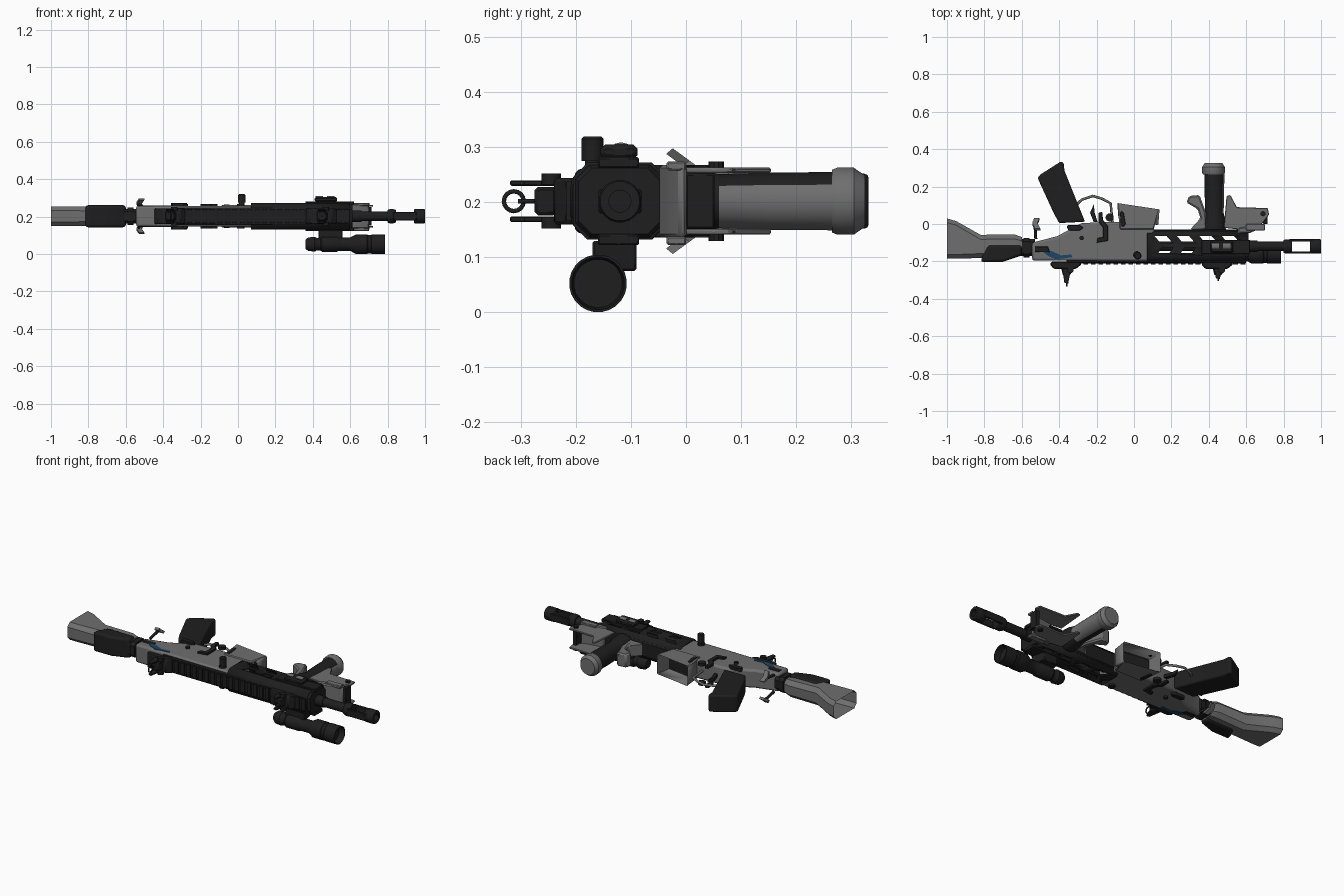
import bpy, bmesh, math
from mathutils import Vector

if "Cube" in bpy.data.objects:
    bpy.data.objects.remove(bpy.data.objects["Cube"])

ZC = 0.202  # height of the weapon's symmetry plane (it lies on its side)


def material(name, rgb):
    m = bpy.data.materials.new(name)
    m.diffuse_color = (*rgb, 1)
    m.use_nodes = True
    m.node_tree.nodes["Principled BSDF"].inputs["Base Color"].default_value = m.diffuse_color
    return m


DARK = material("black_polymer", (0.013, 0.013, 0.013))
GRAY = material("grey_metal", (0.155, 0.158, 0.155))
BLUE = material("blue_paint", (0.012, 0.06, 0.14))


def finish(name, bm, mat, bevel=0, seg=1, smooth=True):
    bmesh.ops.recalc_face_normals(bm, faces=bm.faces)
    me = bpy.data.meshes.new(name)
    bm.to_mesh(me)
    bm.free()
    ob = bpy.data.objects.new(name, me)
    bpy.context.collection.objects.link(ob)
    me.materials.append(mat)
    if bevel:
        b = ob.modifiers.new("bevel", 'BEVEL')
        b.width, b.segments, b.limit_method = bevel, seg, 'ANGLE'
    if smooth:
        bpy.ops.object.select_all(action='DESELECT')
        ob.select_set(True)
        bpy.context.view_layer.objects.active = ob
        bpy.ops.object.shade_smooth_by_angle(angle=math.radians(32))
    return ob


def loft(name, rings, mat, cap0=True, cap1=True, bevel=0):
    bm = bmesh.new()
    vs = [[bm.verts.new(p) for p in r] for r in rings]
    n = len(vs[0])
    for a, b in zip(vs, vs[1:]):
        for i in range(n):
            bm.faces.new((a[i], a[(i + 1) % n], b[(i + 1) % n], b[i]))
    if cap0:
        bm.faces.new(vs[0])
    if cap1:
        bm.faces.new(vs[-1])
    return finish(name, bm, mat, bevel)


def prism(name, pts, z0, z1, mat, bevel=0.004, seg=1):
    """Side profile in x,y extruded across the width."""
    return_rings = [[(x, y, z) for x, y in pts] for z in (z0, z1)]
    ob = loft(name, return_rings, mat, bevel=bevel)
    if bevel:
        ob.modifiers["bevel"].segments = seg
    return ob


def slab(name, pts, hw, mat, bevel=0.006, seg=1):
    return prism(name, pts, ZC - hw, ZC + hw, mat, bevel, seg)


def box(name, x0, x1, y0, y1, z0, z1, mat, bevel=0.003):
    return prism(name, [(x0, y0), (x1, y0), (x1, y1), (x0, y1)], z0, z1, mat, bevel)


def lathe(name, axis, origin, prof, mat, n=20, cap0=True, cap1=True):
    """Turned part: prof is (distance along axis, radius)."""
    rings = []
    for t, r in prof:
        ring = []
        for i in range(n):
            c, s = r * math.cos(2 * math.pi * (i + .5) / n), r * math.sin(2 * math.pi * (i + .5) / n)
            d = {'x': (t, c, s), 'y': (c, t, s), 'z': (c, s, t)}[axis]
            ring.append(Vector(origin) + Vector(d))
        rings.append(ring)
    return loft(name, rings, mat, cap0, cap1)


def section(x, y0, y1, hw, ch):
    """Chamfered rectangle across the bore axis."""
    z0, z1 = ZC - hw, ZC + hw
    return [(x, y0 + ch, z0), (x, y1 - ch, z0), (x, y1, z0 + ch), (x, y1, z1 - ch),
            (x, y1 - ch, z1), (x, y0 + ch, z1), (x, y0, z1 - ch), (x, y0, z0 + ch)]


def tube(name, pts, r, mat, cyclic=False):
    cu = bpy.data.curves.new(name, 'CURVE')
    cu.dimensions = '3D'
    cu.bevel_depth, cu.bevel_resolution, cu.use_fill_caps = r, 2, True
    sp = cu.splines.new('POLY')
    sp.points.add(len(pts) - 1)
    for p, q in zip(sp.points, pts):
        p.co = (*q, 1)
    sp.use_cyclic_u = cyclic
    ob = bpy.data.objects.new(name, cu)
    cu.materials.append(mat)
    bpy.context.collection.objects.link(ob)


# --- stock: hollow flared shell, cheek rest and connector
loft("stock_shell", [section(*s) for s in (
    (-1, -.185, .03, .053, .022), (-.95, -.185, .015, .053, .022), (-.82, -.182, -.058, .053, .024),
    (-.64, -.175, -.055, .05, .024), (-.6, -.168, -.07, .044, .02))], GRAY, cap0=False)
slab("cheek_rest", [(-.82, -.203), (-.70, -.202), (-.60, -.168), (-.60, -.115), (-.78, -.112), (-.81, -.17)],
     .059, DARK, .014, 3)
loft("stock_connector", [section(-.61, -.17, -.08, .038, .015), section(-.53, -.17, -.08, .038, .015)], DARK)
loft("stock_collar", [section(-.59, -.178, -.075, .046, .018), section(-.56, -.178, -.075, .046, .018)], DARK)

# --- receiver and magazine well
slab("receiver", [(-.545, -.195), (-.545, -.10), (-.41, -.065), (-.28, .005), (-.09, .012), (.11, -.02),
                  (.09, -.2)], .055, GRAY, .012, 2)
well = slab("magazine_well", [(-.09, .117), (.137, .083), (.105, -.03), (-.075, -.03)], .06, GRAY, .005)
bm = bmesh.new()
bm.from_mesh(well.data)
mouth = max(bm.faces, key=lambda f: f.normal.y)
bmesh.ops.inset_region(bm, faces=[mouth], thickness=.01)
bmesh.ops.translate(bm, verts=mouth.verts, vec=(0, -.09, 0))
mouth.material_index = 1
well.data.materials.append(DARK)
bm.to_mesh(well.data)
bm.free()
slab("upper_cover", [(-.36, -.208), (-.36, -.188), (.02, -.17), (.60, -.17), (.60, -.208)], .046, DARK)

# --- pistol grip, trigger and guard
slab("pistol_grip", [(-.515, .245), (-.50, .265), (-.39, .335), (-.375, .325), (-.372, .285), (-.262, .012),
                     (-.40, .005), (-.43, .06)], .05, DARK, .022, 3)
tube("trigger_guard", [(x, y, ZC) for x, y in ((-.31, .10), (-.28, .13), (-.22, .15), (-.17, .135), (-.125, .11),
                                               (-.115, .01))], .007, GRAY)
slab("trigger", [(-.215, .01), (-.235, .06), (-.215, .105), (-.21, .06), (-.195, .01)], .01, DARK, .002)

# --- controls, painted stripe and charging wings on both sides
for s, side in ((1, "left"), (-1, "right")):
    def plate(name, pts, t0, t1, mat, bevel=.002):
        a, b = sorted((ZC + s * t0, ZC + s * t1))
        return prism(side + "_" + name, pts, a, b, mat, bevel)

    plate("blue_stripe", [(-.485, -.15), (-.44, -.145), (-.39, -.168), (-.335, -.163), (-.33, -.178), (-.42, -.188),
                          (-.46, -.17)], .05, .0575, BLUE, 0)
    plate("release_lever", [(-.19, .06), (-.17, .065), (-.165, .02), (-.14, -.01), (-.14, -.09), (-.2, -.1),
                            (-.195, -.075), (-.165, -.07), (-.165, -.02), (-.19, .01)], .05, .066, DARK)
    plate("selector", [(-.36, -.015), (-.35, -.035), (-.29, -.035), (-.27, -.02), (-.29, -.005), (-.35, -.005)],
          .05, .07, DARK)
    plate("well_slot", [(-.075, .06), (-.065, .07), (-.055, .06), (-.045, 0), (-.055, -.015), (-.07, -.01)],
          .055, .063, DARK)
    plate("rear_clamp", [(-.53, -.12), (-.46, -.12), (-.45, -.15), (-.53, -.15)], .045, .058, DARK)
    for x, y, r in ((-.13, .035, .022), (.015, -.165, .02), (-.28, -.075, .012)):
        lathe(side + "_pin", 'z', (x, y, ZC), [(s * .05, r), (s * .066, r)], DARK, 12)
    # swept charging wing: a thin bent blade
    loft(side + "_charging_wing", [
        [(x - .014, y - .006, ZC + s * z), (x + .014, y - .006, ZC + s * z),
         (x + .014, y + .006, ZC + s * (z + .01)), (x - .014, y + .006, ZC + s * (z + .01))]
        for x, y, z in ((-.52, .026, .045), (-.53, 0, .064), (-.515, -.03, .086))], GRAY)
    tube(side + "_wing_stem", [(-.53, .005, ZC + s * .062), (-.525, -.08, ZC + s * .05)], .008, DARK)

# --- handguard: octagonal shell with slanted slots cut through
guard = loft("handguard", [section(.07, -.205, -.036, .07, .026), section(.60, -.205, -.036, .07, .026)], DARK,
             False, False)
guard.modifiers.new("wall", 'SOLIDIFY').thickness = .008
for i in range(4):
    x = .11 + .12 * i
    for pts in ([(x, -.065), (x + .065, -.065), (x + .1, -.105), (x + .035, -.105)],
                [(x + .02, -.155), (x + .04, -.125), (x + .1, -.125), (x + .08, -.155)]):
        c = prism("slot_cutter", pts, -.1, .5, DARK, 0)
        c.hide_render = True
        c.hide_set(True)
        b = guard.modifiers.new("slot", 'BOOLEAN')
        b.operation, b.object, b.solver = 'DIFFERENCE', c, 'EXACT'
loft("handguard_nose", [section(.595, -.203, -.038, .068, .026), section(.612, -.195, -.046, .06, .024)], DARK)
slab("handguard_floor", [(.08, -.045), (.08, -.03), (.60, -.03), (.62, -.045)], .045, DARK)

# --- barrel and two-prong muzzle device
B = (0, -.12, ZC)
lathe("barrel", 'x', B, [(.08, .026), (.6, .026), (.6, .031), (.66, .031), (.66, .026), (.82, .026)], DARK)
lathe("muzzle_rear_collar", 'x', B, [(.80, .034), (.81, .038), (.83, .038), (.845, .034)], DARK)
lathe("muzzle_front_collar", 'x', B, [(.94, .036), (.945, .039), (.995, .039), (1, .036), (1, .02), (.94, .02)],
      DARK, 20, False, False)
for y in (-.153, -.087):
    box("muzzle_prong", .83, .955, y - .006, y + .006, ZC - .022, ZC + .022, DARK)

# --- top rail with repeated teeth
box("top_rail", -.36, .60, -.210, -.2, ZC - .03, ZC + .03, DARK)
tooth = box("rail_teeth", -.35, -.325, -.217, -.208, ZC - .036, ZC + .036, DARK, 0)
arr = tooth.modifiers.new("repeat", 'ARRAY')
arr.count, arr.use_relative_offset, arr.use_constant_offset = 24, False, True
arr.constant_offset_displace = (.04, 0, 0)

# --- folding sights
for name, x, tip in (("rear", -.36, -.335), ("front", .45, -.31)):
    slab(name + "_sight_base", [(x - .09, -.215), (x - .07, -.24), (x + .05, -.24), (x + .08, -.215), (x + .07, -.2),
                                (x - .08, -.2)], .042, DARK)
    slab(name + "_sight_post", [(x - .03, -.235), (x - .02, -.275), (x + .02, -.275), (x + .03, -.235)], .026, DARK)
    for s in (-1, 1):
        z = ZC + s * .033
        prism(name + "_sight_ear", [(x - .025, -.23), (x - .012, tip + .02), (x + .008, tip + .015), (x + .025, -.23)],
              z - .005, z + .005, DARK, .002)
        lathe(name + "_sight_knob", 'z', (x + .02, -.245, ZC), [(s * .03, .018), (s * .05, .018)], DARK, 12)
    tube(name + "_sight_stem", [(x, -.25, ZC), (x, tip + (.04 if name == "rear" else .005), ZC)], .004, DARK)
R = .018
tube("rear_sight_ring", [(-.36, -.313 + R * math.cos(a * math.pi / 8), ZC + R * math.sin(a * math.pi / 8))
                         for a in range(16)], .004, DARK, True)

# --- foregrip with light front panel and end cap
grip = lathe("foregrip", 'y', (.43, 0, ZC), [(-.03, .062), (.02, .06), (.06, .05), (.15, .053), (.27, .054)], DARK, 16)
grip.data.materials.append(GRAY)
for f in grip.data.polygons:
    if f.normal.x > .25 and f.normal.z < .5 and f.center.y > .09:
        f.material_index = 1
lathe("foregrip_cap", 'y', (.425, 0, ZC), [(.265, .058), (.275, .062), (.305, .062), (.325, .048)], GRAY, 16)

# --- hand stop ahead of and behind the foregrip
slab("rear_hand_stop", [(.28, .115), (.295, .15), (.35, .155), (.385, .06), (.39, -.03), (.30, -.03), (.355, .03),
                        (.34, .08)], .04, GRAY, .008)
shield = [(.495, .15), (.515, .155), (.55, .09), (.715, .085), (.722, .05), (.685, 0), (.565, -.03), (.48, -.02)]
for s in (-1, 1):
    z = ZC + s * .056
    prism("front_shield_side", shield, z - .005, z + .005, GRAY, .003)
    lathe("front_shield_bolt", 'z', (.69, .055, ZC), [(s * .055, .014), (s * .072, .014)], DARK, 10)
    z = ZC + s * .068
    box("front_side_panel", .60, .70, -.035, .0, z - .012, z + .004, GRAY)
slab("front_bridge", [(.55, -.05), (.62, -.048), (.70, -.012), (.70, .002), (.56, -.02)], .066, GRAY)
box("front_shield_block", .69, .715, 0, .052, ZC - .05, ZC + .05, DARK)

# --- fittings on the upper side: knob and light-coloured clamp
lathe("side_knob", 'z', (.02, -.17, 0), [(.25, .014), (.275, .014), (.275, .02), (.315, .02), (.32, .016)], DARK, 14)
box("side_rail", .36, .62, -.16, -.085, .262, .282, DARK)
box("side_clamp", .41, .53, -.155, -.088, .278, .305, DARK, .008)
for x in (.435, .495):
    lathe("clamp_drum", 'x', (x, -.118, .284), [(-.02, .025), (.02, .025)], GRAY, 14)
box("lower_side_rail", .36, .62, -.16, -.085, .122, .142, DARK)

# --- flashlight on its mount
F = (0, -.16, .0525)
lathe("flashlight", 'x', F, [(.36, .024), (.375, .036), (.41, .04), (.42, .034), (.44, .034), (.45, .041), (.53, .041),
                             (.54, .036), (.60, .036), (.63, .0525), (.69, .0525), (.695, .049), (.71, .049),
                             (.715, .0525), (.785, .0525), (.785, .048), (.75, .044)], DARK, 24)
prism("flashlight_mount", [(.43, -.17), (.56, -.17), (.54, -.09), (.45, -.09)], .075, .13, DARK)
